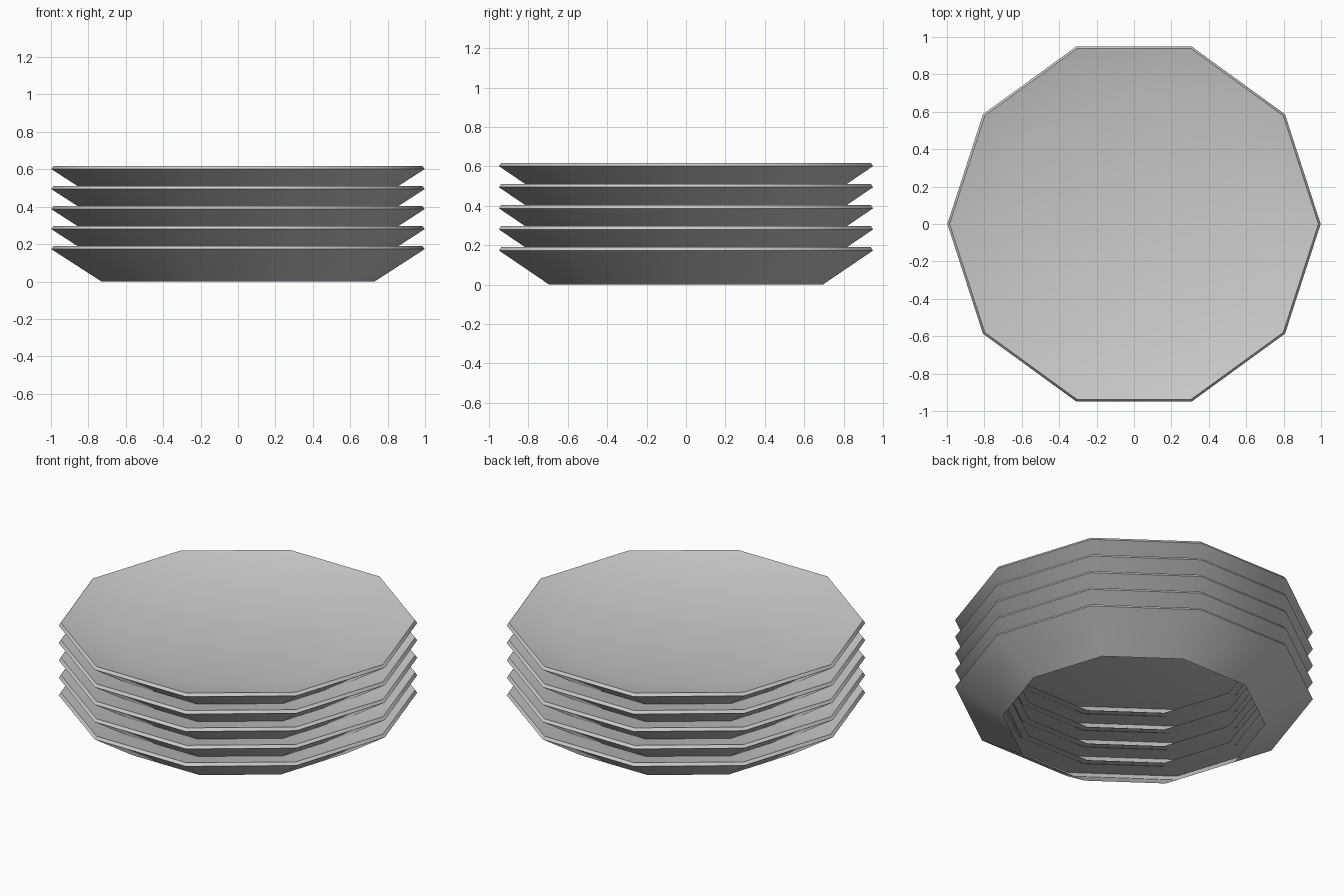
import bpy, bmesh
from math import cos, sin, tau

if "Cube" in bpy.data.objects:
    bpy.data.objects.remove(bpy.data.objects["Cube"])

SIDES = 10
STEP = 0.107          # height between neighbouring dishes
COUNT = 5


def ring(bm, r, z):
    return [bm.verts.new((r * cos(tau * i / SIDES), r * sin(tau * i / SIDES), z))
            for i in range(SIDES)]


def dish(name, z0, closed):
    # Outer wall, bevelled rim, then the shallow inside sloping down to the floor
    profile = [(0.73, 0.0), (0.998, 0.173), (0.986, 0.19), (0.69, 0.11)]
    bm = bmesh.new()
    rings = [ring(bm, r, z0 + z) for r, z in profile]
    for a, b in zip(rings, rings[1:]):
        for i in range(SIDES):
            j = (i + 1) % SIDES
            bm.faces.new((a[i], a[j], b[j], b[i]))
    if closed:
        bm.faces.new(rings[-1])         # flat floor
    mesh = bpy.data.meshes.new(name)
    bm.to_mesh(mesh)
    bm.free()
    obj = bpy.data.objects.new(name, mesh)
    bpy.context.collection.objects.link(obj)
    # Smooth around the wall, sharp at the rim
    bpy.ops.object.select_all(action='DESELECT')
    obj.select_set(True)
    bpy.context.view_layer.objects.active = obj
    bpy.ops.object.shade_smooth_by_angle(angle=0.6)


# Stack of nested dishes; only the uppermost has a floor
for k in range(COUNT):
    dish(f"stacked_dish_{k + 1}", k * STEP, k == COUNT - 1)
